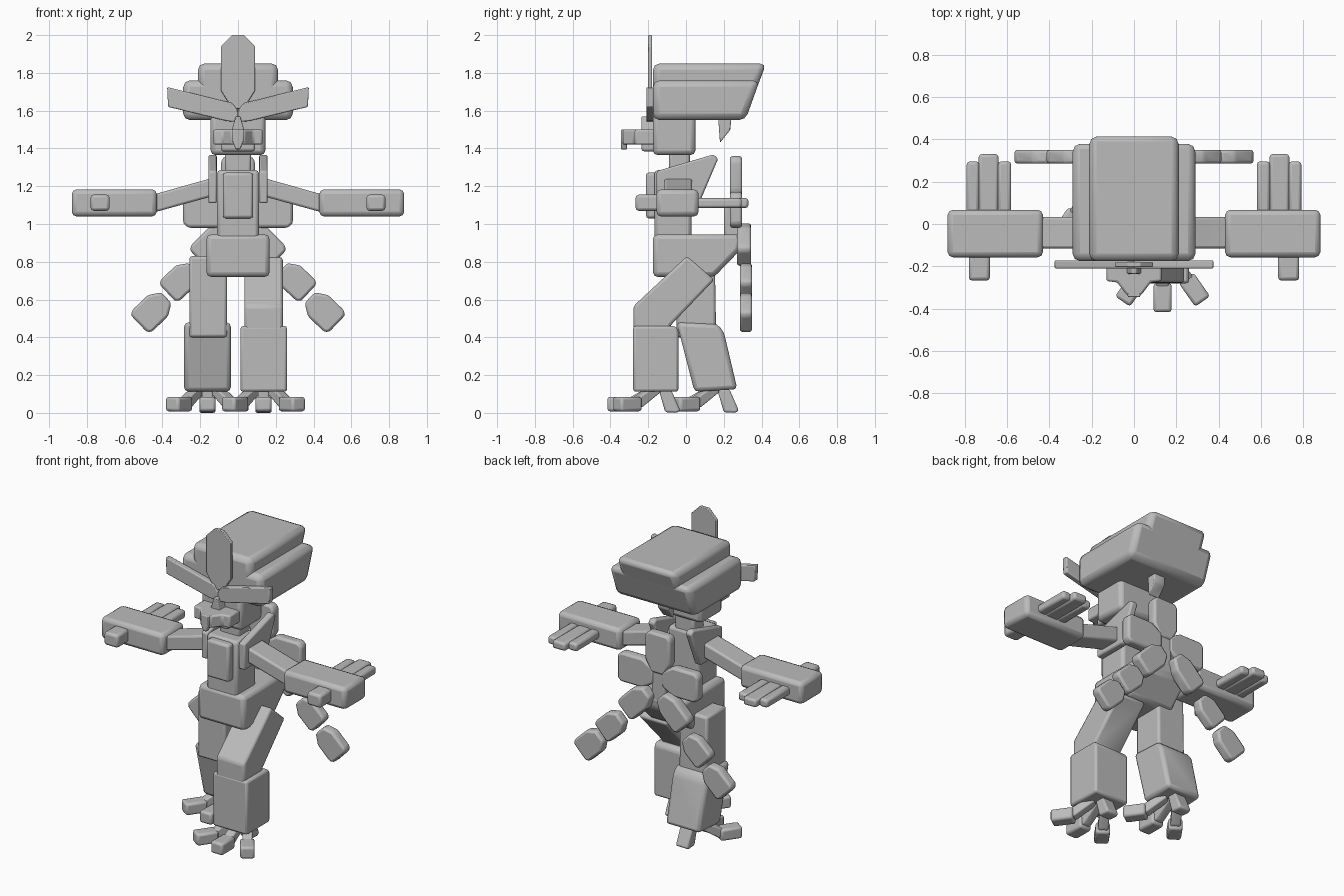
import bpy, bmesh, math
from mathutils import Matrix, Vector

if "Cube" in bpy.data.objects:
    bpy.data.objects.remove(bpy.data.objects["Cube"])

grey = bpy.data.materials.new("light_grey")
grey.diffuse_color = (0.5, 0.5, 0.5, 1)
grey.use_nodes = True
grey.node_tree.nodes["Principled BSDF"].inputs["Base Color"].default_value = grey.diffuse_color


def prism(name, axis, pts, lo, hi, bevel=0.018, matrix=None):
    """Extrude a 2D outline along an axis and round its edges."""
    def place(p, d):
        a, b = p
        return {'x': (d, a, b), 'y': (a, d, b), 'z': (a, b, d)}[axis]
    bm = bmesh.new()
    rings = [[bm.verts.new(place(p, d)) for p in pts] for d in (lo, hi)]
    bm.faces.new(rings[0])
    bm.faces.new(rings[1])
    n = len(pts)
    for i in range(n):
        j = (i + 1) % n
        bm.faces.new((rings[0][i], rings[0][j], rings[1][j], rings[1][i]))
    if matrix:
        bm.transform(matrix)
    bmesh.ops.recalc_face_normals(bm, faces=bm.faces)
    me = bpy.data.meshes.new(name)
    bm.to_mesh(me)
    bm.free()
    me.materials.append(grey)
    ob = bpy.data.objects.new(name, me)
    bpy.context.collection.objects.link(ob)
    if bevel:
        mod = ob.modifiers.new("bevel", 'BEVEL')
        mod.width, mod.segments, mod.limit_method = bevel, 2, 'ANGLE'
        mod.angle_limit = math.radians(20)
    bpy.ops.object.select_all(action='DESELECT')
    bpy.context.view_layer.objects.active = ob
    ob.select_set(True)
    bpy.ops.object.shade_smooth_by_angle(angle=math.radians(35))
    return ob


def box(name, x, y, z, bevel=0.018, matrix=None):
    pts = [(x[0], y[0]), (x[1], y[0]), (x[1], y[1]), (x[0], y[1])]
    return prism(name, 'z', pts, z[0], z[1], bevel, matrix)


def mirror(pts, s):
    return [(s * a, b) for a, b in pts]


# Head and hair
box("head", (-.145, .145), (-.175, .05), (1.365, 1.6), .025)
box("neck", (-.07, .07), (-.09, .02), (1.25, 1.4), .015)
prism("lower_hair", 'x', [(-.175, 1.55), (.315, 1.55), (.39, 1.76), (-.175, 1.76)], -.29, .29, .035)
prism("upper_hair", 'x', [(-.175, 1.68), (.36, 1.68), (.425, 1.85), (-.175, 1.85)], -.212, .212, .035)
prism("hair_tail", 'x', [(.17, 1.57), (.24, 1.57), (.235, 1.5), (.18, 1.43)], -.04, .04, .006)

# Mask: crest, side feathers, muzzle, beak
prism("crest", 'y', [(-.03, 2), (.03, 2), (.09, 1.94), (.09, 1.705), (.03, 1.61),
                     (-.03, 1.61), (-.09, 1.705), (-.09, 1.94)], -.202, -.18, .004)
for s, side in ((1, "right"), (-1, "left")):
    prism(side + "_feather", 'y', mirror([(.375, 1.725), (.03, 1.64), (0, 1.6), (0, 1.54),
                                          (.06, 1.545), (.37, 1.62)], s), -.21, -.172, .006)
prism("muzzle", 'z', [(-.13, -.15), (.13, -.15), (.13, -.27), (.08, -.275), (.035, -.335),
                      (-.035, -.335), (-.08, -.275), (-.13, -.27)], 1.42, 1.5, .01)
box("jaw", (-.09, .09), (-.235, -.15), (1.385, 1.44), .012)
prism("brow_gem", 'y', [(-.012, 1.57), (.012, 1.57), (.035, 1.49), (-.035, 1.49)], -.235, -.17, .005)
prism("beak", 'y', [(-.03, 1.5), (.03, 1.5), (.03, 1.44), (.012, 1.395), (-.012, 1.395),
                    (-.03, 1.44)], -.345, -.312, .006)

# Torso
box("torso", (-.112, .112), (-.168, .03), (.9, 1.285), .02)
box("chest_plate", (-.08, .08), (-.212, -.15), (1.03, 1.272), .015)
prism("hips", 'x', [(-.175, .72), (.15, .72), (.285, .86), (.295, .945), (-.175, .945)],
      -.167, .167, .025)

# Collars, arms and hands
for s, side in ((1, "right"), (-1, "left")):
    def span(a, b):
        return tuple(sorted((s * a, s * b)))
    prism(side + "_collar", 'x', [(-.155, 1.11), (.07, 1.11), (.17, 1.345), (.145, 1.368),
                                  (-.155, 1.28)], *span(.112, .157), .01)
    prism(side + "_upper_arm", 'y', mirror([(.1, 1.255), (.1, 1.15), (.16, 1.14), (.45, 1.06),
                                            (.45, 1.155), (.15, 1.24)], s), -.115, .033, .012)
    box(side + "_forearm", span(.43, .88), (-.157, .067), (1.04, 1.183), .025)
    box(side + "_thumb", span(.68, .78), (-.267, -.13), (1.07, 1.155), .016)
    for i, (a, b, tip) in enumerate(((.58, .642), (.64, .733), (.731, .79)) [k] + (t,)
                                    for k, t in enumerate((.295, .33, .295))):
        box(f"{side}_finger_{i + 1}", span(a, b), (.04, tip), (1.085, 1.137), .014)

# Legs: the right one steps forward, the left one back
prism("right_thigh", 'x', [(-.278, .565), (.005, .83), (.15, .705), (-.08, .465), (-.1, .4),
                           (-.278, .4)], .035, .237, .015)
prism("right_shin", 'x', [(-.28, .112), (-.04, .112), (-.04, .44), (-.06, .46), (-.28, .46)],
      .013, .26, .022)
prism("left_thigh", 'x', [(-.05, .4), (.16, .4), (.152, .83), (-.05, .83)], -.258, -.058, .015)
prism("left_shin", 'x', [(.045, .112), (.272, .125), (.2, .43), (.165, .47), (-.05, .48)],
      -.285, -.038, .022)

# Feet: three front toes and a heel toe
for s, side, cx, dy in ((1, "right", .135, 0), (-1, "left", -.162, .31)):
    for name, ox, oy, ang in (("inner", -.15, -.31, -35), ("middle", 0, -.348, 0), ("outer", .15, -.31, 35)):
        m = Matrix.Translation((cx + s * ox, oy + dy, 0)) @ Matrix.Rotation(math.radians(s * ang), 4, 'Z')
        box(f"{side}_{name}_toe", (-.043, .043), (-.068, .068), (.008, .085), .014, m)
        prism(f"{side}_{name}_toe_stem", 'x', [(.03, .02), (.08, .03), (.2, .11), (.17, .14),
                                               (.1, .11), (.03, .07)], -.03, .03, .008, m)
    prism(side + "_heel_toe", 'x', [(-.145 + dy, .125), (-.08 + dy, .125), (-.03 + dy, .012),
                                    (-.05 + dy, 0), (-.11 + dy, .004)], cx - .043, cx + .043, .01)


# Flower-like tail: three petals on top, two jointed streamers below
def petal(name, x, z, angle, length, width, y, matrix=None):
    d = Vector((math.cos(math.radians(angle)), math.sin(math.radians(angle))))
    n = Vector((-d.y, d.x))
    prof = [(0, -.25), (.3, -.5), (.9, -.5), (1, -.38), (1, .38), (.9, .5), (.3, .5), (0, .25)]
    pts = [Vector((x, z)) + d * length * a + n * width * b for a, b in prof]
    prism(name, 'y', [tuple(p) for p in pts], y[0], y[1], .014)


petal("top_petal", 0, 1.1, 90, .26, .18, (.232, .297))
for s, side in ((1, "right"), (-1, "left")):
    def aim(a):
        return a if s > 0 else 180 - a
    petal(side + "_petal", s * .03, 1.075, aim(0), .26, .19, (.232, .297))
    petal(side + "_streamer_1", s * .05, .98, aim(-45), .23, .15, (.27, .345))
    petal(side + "_streamer_2", s * .235, .765, aim(-43), .19, .15, (.285, .35))
    petal(side + "_streamer_3", s * .38, .61, aim(-44), .2, .155, (.285, .35))
box("tail_hub", (-.05, .05), (.2, .29), (.9, 1.12), .015)
